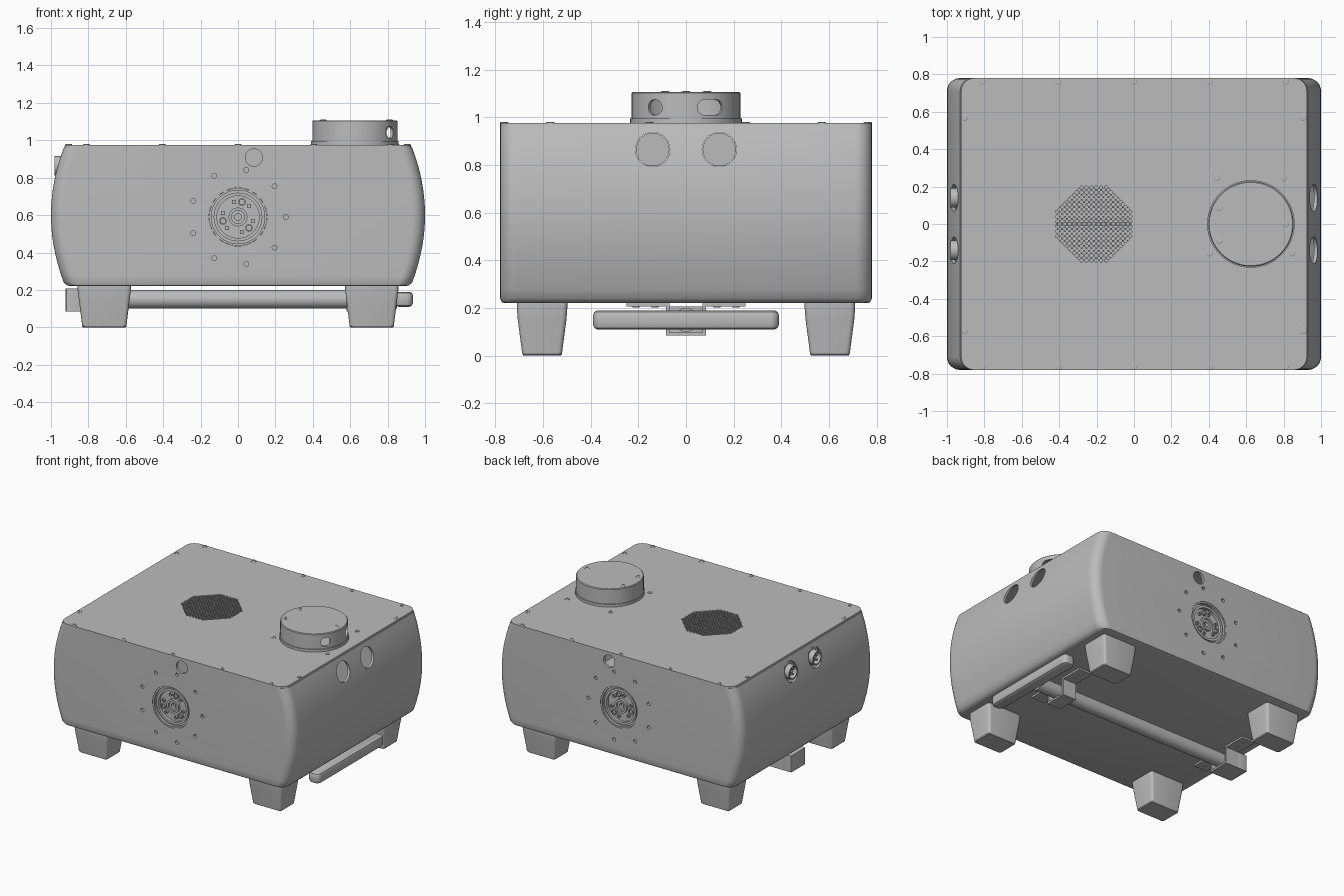
import bpy, bmesh
from math import sin, cos, pi, radians
from mathutils import Matrix, Vector

cube = bpy.data.objects.get("Cube")
if cube:
    bpy.data.objects.remove(cube, do_unlink=True)

grey = bpy.data.materials.new("satin_grey")
grey.use_nodes = True
grey.diffuse_color = (0.5, 0.5, 0.5, 1)
grey.node_tree.nodes["Principled BSDF"].inputs["Base Color"].default_value = (0.5, 0.5, 0.5, 1)


def aim(pos, direction=(0, 0, 1)):
    """Frame at pos whose local z points along direction."""
    turn = Vector(direction).to_track_quat('Z', 'Y')
    return Matrix.Translation(pos) @ turn.to_matrix().to_4x4()


def skin(bm, rings):
    """Join successive rings; single-vertex rings become tips."""
    for a, b in zip(rings, rings[1:]):
        n = max(len(a), len(b))
        for i in range(n):
            j = (i + 1) % n
            quad = [a[i % len(a)], a[j % len(a)], b[j % len(b)], b[i % len(b)]]
            bm.faces.new(list(dict.fromkeys(quad)))


def add_lathe(bm, profile, frame, n=32):
    rings = []
    for r, h in profile:
        count = n if r else 1
        rings.append([bm.verts.new(frame @ Vector((r * cos(2 * pi * i / n), r * sin(2 * pi * i / n), h)))
                      for i in range(count)])
    skin(bm, rings)


def add_loft(bm, levels, frame=Matrix(), n=8):
    """Stack rounded rectangles given as (z, half x, half y, corner radius)."""
    rings = []
    for z, hx, hy, r in levels:
        ring = []
        for q, (sx, sy) in enumerate([(1, 1), (-1, 1), (-1, -1), (1, -1)]):
            for i in range(n + 1):
                a = (q + i / n) * pi / 2
                ring.append(bm.verts.new(frame @ Vector(
                    (sx * (hx - r) + r * cos(a), sy * (hy - r) + r * sin(a), z))))
        rings.append(ring)
    skin(bm, rings)
    bm.faces.new(rings[0])
    bm.faces.new(rings[-1])


def add_prism(bm, outline, x0, x1):
    """Extrude a (y, z) outline along x."""
    rings = [[bm.verts.new((x, y, z)) for y, z in outline] for x in (x0, x1)]
    skin(bm, rings)
    for ring in rings:
        bm.faces.new(ring)


def add_rod(bm, r, depth, frame, n=24):
    add_lathe(bm, [(0, 0), (r, 0), (r, depth), (0, depth)], frame, n)


def finish(name, bm, smooth=True):
    bmesh.ops.recalc_face_normals(bm, faces=bm.faces)
    mesh = bpy.data.meshes.new(name)
    bm.to_mesh(mesh)
    bm.free()
    mesh.materials.append(grey)
    ob = bpy.data.objects.new(name, mesh)
    bpy.context.collection.objects.link(ob)
    if smooth:
        shade(ob)
    return ob


def shade(ob):
    bpy.ops.object.select_all(action='DESELECT')
    ob.select_set(True)
    bpy.context.view_layer.objects.active = ob
    bpy.ops.object.shade_smooth_by_angle(angle=radians(30))


def carve(ob, bm):
    """Cut the shapes in bm out of ob."""
    tool = finish("cutter", bm, False)
    mod = ob.modifiers.new("cut", 'BOOLEAN')
    mod.operation, mod.solver, mod.object = 'DIFFERENCE', 'EXACT', tool
    bpy.context.view_layer.objects.active = ob
    bpy.ops.object.modifier_apply(modifier=mod.name)
    bpy.data.objects.remove(tool, do_unlink=True)
    shade(ob)


def bulge(z):
    return 1 - 0.53 * (z - 0.6) ** 2


# Hollow case with bowed sides
HUB_Z, PORT_Z = 0.59, 0.865
heights = [0.24 + 0.725 * i / 20 for i in range(21)]
bm = bmesh.new()
add_loft(bm, [(0.22, 0.895, 0.762, 0.06), (0.225, 0.915, 0.774, 0.065)]
         + [(z, bulge(z), 0.78, 0.07) for z in heights])
case = finish("case", bm)
bm = bmesh.new()
add_loft(bm, [(z + 0.01, bulge(z) - 0.02, 0.76, 0.05) for z in heights])
carve(case, bm)

# Openings in the front, back and sides
bm = bmesh.new()
ring_angles = [2 * pi * i / 9 for i in range(9)]
for s in (-1, 1):
    out = (0, s, 0)
    add_rod(bm, 0.155, 0.1, aim((0, s * 0.72, HUB_Z), out), 48)
    add_rod(bm, 0.046, 0.1, aim((0.085, s * 0.72, 0.908), out))
    for a in ring_angles:
        add_rod(bm, 0.013, 0.1, aim((0.255 * cos(a), s * 0.72, HUB_Z + 0.255 * sin(a)), out), 12)
    for y in (-0.14, 0.14):
        add_rod(bm, 0.072, 0.2, aim((s * 0.85, y, PORT_Z), (s, 0, 0)), 32)
carve(case, bm)

# Divider inside the case
bm = bmesh.new()
add_loft(bm, [(0.23, 0.5, 0.01, 0.004), (0.95, 0.5, 0.01, 0.004)], n=2)
finish("inner_divider", bm)

# Lid with a perforated vent
bm = bmesh.new()
add_loft(bm, [(0.963, 0.927, 0.78, 0.07), (0.976, 0.924, 0.78, 0.07)])
lid = finish("lid", bm)
bm = bmesh.new()
pitch = 0.013
for i in range(-15, 16):
    for j in range(-15, 16):
        if (i + j) % 2 == 0 and abs(i) + abs(j) <= 21:
            add_rod(bm, 0.0095, 0.05, aim((-0.215 + i * pitch, j * pitch, 0.95)), 6)
carve(lid, bm)

# Screws on the lid and the turret
screw = [(0, -0.004), (0.018, -0.004), (0.018, 0.002), (0.015, 0.004), (0.009, 0.004), (0.009, 0.001), (0, 0.001)]
bm = bmesh.new()
spots = [(x * 0.405, s * 0.763) for x in range(-2, 3) for s in (-1, 1)]
spots += [(s * 0.905, t * 0.57) for s in (-1, 1) for t in (-1, 1)]
spots += [(0.445, 0.25), (0.8, 0.25), (0.405, -0.155), (0.845, -0.155)]
for x, y in spots:
    add_lathe(bm, screw, aim((x, y, 0.976)), 16)
for x, y in [(0.455, 0.088), (0.455, -0.088), (0.81, 0)]:
    add_lathe(bm, screw, aim((x, y, 1.106)), 16)
finish("screws", bm)

# Hollow turret with a round hole and a slot
TX = 0.625
bm = bmesh.new()
add_lathe(bm, [(0, 1.107), (0.223, 1.107), (0.228, 1.102), (0.228, 0.995), (0.234, 0.995), (0.234, 0.976),
               (0.212, 0.976), (0.212, 1.092), (0, 1.092)], aim((TX, 0, 0)), 64)
turret = finish("turret", bm)
bm = bmesh.new()
for angle, half in ((-35, 0.035), (27, 0.058)):
    a = radians(angle)
    d = Vector((cos(a), sin(a), 0))
    frame = Matrix.Translation((TX, 0, 1.042)) @ Matrix.Rotation(a, 4, 'Z') @ aim((0, 0, 0), (1, 0, 0))
    across = (frame.to_3x3() @ Vector((1, 0, 0))).z
    hx, hy = (0.032, half) if abs(across) > 0.5 else (half, 0.032)
    add_loft(bm, [(0.15, hx, hy, 0.031), (0.3, hx, hy, 0.031)], frame)
carve(turret, bm)

# Recessed drive hubs on the front and back
hub = [(0, -0.1), (0.154, -0.1), (0.154, -0.002), (0.143, -0.002), (0.143, -0.02), (0.13, -0.02),
       (0.13, -0.008), (0.113, -0.008), (0.113, -0.03), (0.05, -0.03), (0.05, -0.012),
       (0.035, -0.012), (0.035, -0.024), (0.018, -0.024), (0.018, -0.05), (0, -0.05)]
for s, name in ((-1, "front_hub"), (1, "back_hub")):
    bm = bmesh.new()
    add_lathe(bm, hub, aim((0, s * 0.78, HUB_Z), (0, s, 0)), 48)
    for k in range(12):
        if k % 4 == 3:
            continue
        a, r = radians(45 + 30 * k), (0.02 if k % 4 == 1 else 0.012)
        pos = (0.083 * cos(a), s * 0.752, HUB_Z + 0.083 * sin(a))
        add_lathe(bm, [(0, -0.01), (r, -0.01), (r, 0.012), (r * 0.7, 0.012), (r * 0.7, 0.002), (0, 0.002)],
                  aim(pos, (0, s, 0)), 16)
    finish(name, bm)

# Connectors in the right-hand ports
bm = bmesh.new()
for y in (-0.14, 0.14):
    add_lathe(bm, [(0, -0.05), (0.07, -0.05), (0.07, -0.02), (0.052, -0.02), (0.052, 0.02), (0.042, 0.02),
                   (0.042, -0.015), (0, -0.015)], aim((-0.96, y, PORT_Z), (-1, 0, 0)))
    for k in range(3):
        a = 2 * pi * k / 3
        add_rod(bm, 0.008, 0.03, aim((-0.94, y + 0.022 * cos(a), PORT_Z + 0.022 * sin(a)), (-1, 0, 0)), 10)
finish("connectors", bm)

# Tapered feet
for sx, side in ((-1, "right"), (1, "left")):
    for sy, end in ((-1, "front"), (1, "back")):
        bm = bmesh.new()
        add_loft(bm, [(0, 0.112, 0.078, 0.015), (0.006, 0.118, 0.083, 0.018), (0.15, 0.136, 0.102, 0.02),
                      (0.2, 0.142, 0.106, 0.02), (0.225, 0.142, 0.106, 0.02)], aim((sx * 0.715, sy * 0.604, 0)), 4)
        finish(f"{end}_{side}_foot", bm)

# Sliding bar with its cross handle
bm = bmesh.new()
add_rod(bm, 0.05, 1.75, aim((-0.9, 0, 0.15), (1, 0, 0)), 32)
finish("slide_bar", bm)
bm = bmesh.new()
add_loft(bm, [(0.11, 0.03, 0.372, 0.02), (0.117, 0.042, 0.385, 0.03), (0.13, 0.047, 0.39, 0.035),
              (0.17, 0.047, 0.39, 0.035), (0.183, 0.042, 0.385, 0.03), (0.19, 0.03, 0.372, 0.02)],
         aim((0.888, 0, 0)))
finish("cross_handle", bm)

# Hat-shaped brackets under the case, and the end block
half_hat = [(0.25, 0.222), (0.25, 0.207), (0.083, 0.207), (0.083, 0.085)]
inner = [(0.07, 0.098), (0.07, 0.222)]
hat = half_hat + [(-y, z) for y, z in reversed(half_hat)]
hat += [(-y, z) for y, z in reversed(inner)] + inner
for name, x0, x1 in (("right_bracket", -0.85, -0.74), ("left_bracket", 0.58, 0.69)):
    bm = bmesh.new()
    add_prism(bm, hat, x0, x1)
    for y in (-0.21, -0.13, 0.13, 0.21):
        add_rod(bm, 0.014, 0.006, aim(((x0 + x1) / 2, y, 0.208), (0, 0, -1)), 12)
    finish(name, bm)
bm = bmesh.new()
add_loft(bm, [(0.085, 0.04, 0.083, 0.008), (0.207, 0.04, 0.083, 0.008)], aim((-0.882, 0, 0)), 3)
finish("bar_end_block", bm)
